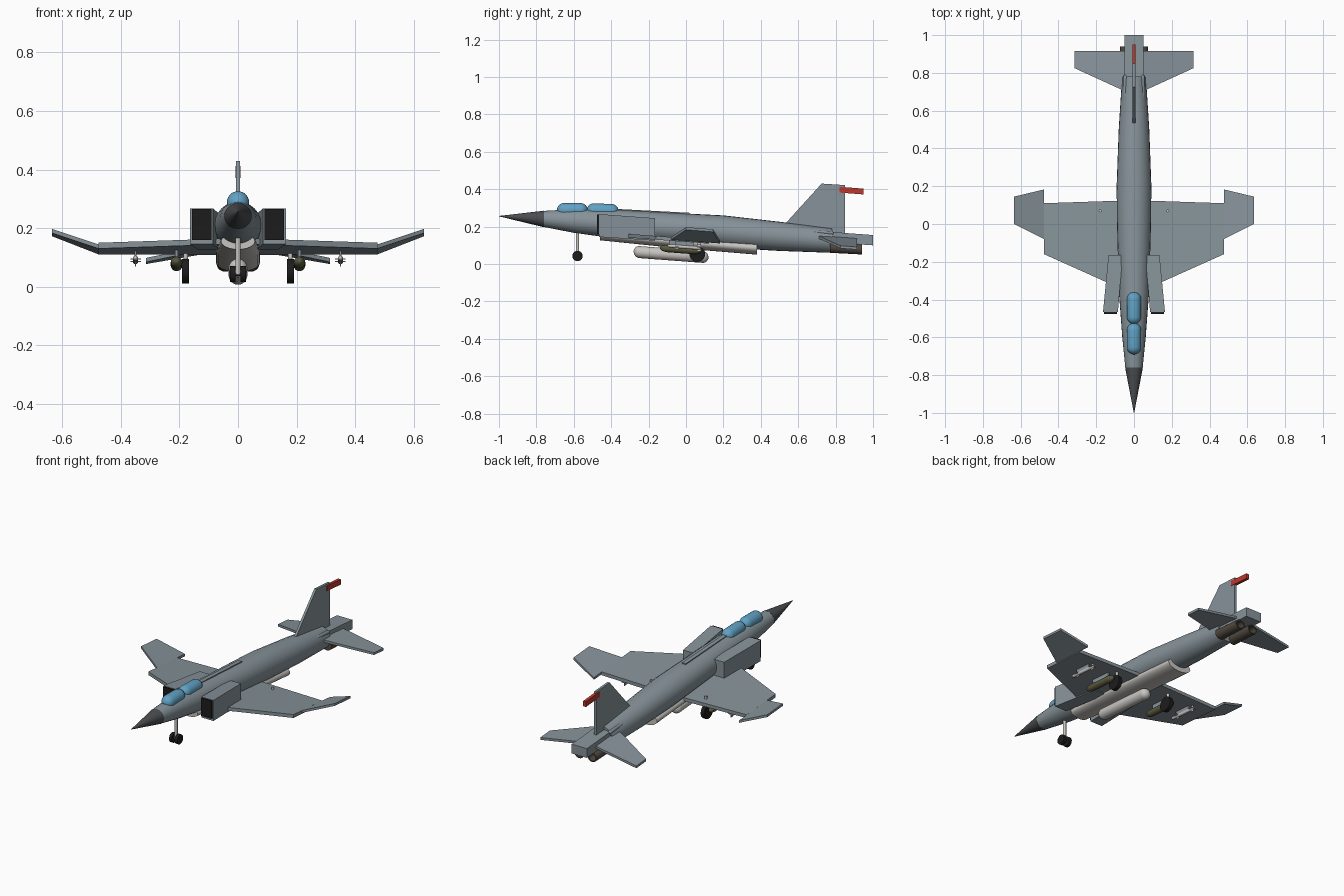
import bpy, bmesh
from math import sin, cos, pi, radians
from mathutils import Vector, Matrix

if "Cube" in bpy.data.objects:
    bpy.data.objects.remove(bpy.data.objects["Cube"])

SLOPE = -0.075  # the whole airframe sits slightly nose-up


def material(name, rgb):
    m = bpy.data.materials.new(name)
    m.diffuse_color = (*rgb, 1)
    m.use_nodes = True
    m.node_tree.nodes["Principled BSDF"].inputs["Base Color"].default_value = m.diffuse_color
    return m


PAINT = material("blue_grey", (0.24, 0.29, 0.32))
DARK = material("nose_grey", (0.07, 0.075, 0.08))
BLACK = material("black", (0.012, 0.012, 0.012))
WHITE = material("off_white", (0.58, 0.56, 0.53))
BLUE = material("canopy_blue", (0.12, 0.36, 0.55))
RED = material("red", (0.5, 0.04, 0.025))
OLIVE = material("olive", (0.10, 0.10, 0.05))
BROWN = material("burnt_metal", (0.08, 0.065, 0.05))


def finish(name, bm, mat, mirror=False, smooth=False):
    bmesh.ops.recalc_face_normals(bm, faces=bm.faces)
    me = bpy.data.meshes.new(name)
    bm.to_mesh(me)
    bm.free()
    me.materials.append(mat)
    ob = bpy.data.objects.new(name, me)
    bpy.context.collection.objects.link(ob)
    if smooth:
        bpy.ops.object.select_all(action='DESELECT')
        ob.select_set(True)
        bpy.context.view_layer.objects.active = ob
        bpy.ops.object.shade_smooth_by_angle(angle=radians(35))
    if mirror:
        ob.modifiers.new("mirror", 'MIRROR').use_mirror_merge = False
    return ob


def loft(name, rings, mat, mirror=False, smooth=False):
    """Skin equal-sized rings of points and cap both ends."""
    bm = bmesh.new()
    vs = [[bm.verts.new(p) for p in r] for r in rings]
    n = len(vs[0])
    for a, b in zip(vs, vs[1:]):
        for i in range(n):
            bm.faces.new((a[i], a[(i + 1) % n], b[(i + 1) % n], b[i]))
    bm.faces.new(vs[0])
    bm.faces.new(vs[-1])
    return finish(name, bm, mat, mirror, smooth)


def body(name, rows, mat, x=0, mirror=False, sides=24):
    """Elliptical sections along y: rows of (y, z, rx, rz)."""
    rings = [[(x + rx * cos(2 * pi * i / sides), y, z + rz * sin(2 * pi * i / sides))
              for i in range(sides)] for y, z, rx, rz in rows]
    return loft(name, rings, mat, mirror, True)


def capsule(name, y0, y1, z0, r, mat, x=0, mirror=False, nose=1.0, slope=SLOPE):
    """Rounded tube along y; z0 is the height at y0."""
    rows = []
    for k in range(7):
        a = max(k * pi / 12, 0.03)
        rows.append((y0 + nose * r * (1 - cos(a)), r * sin(a)))
    rows += [(y0 + y1 - y, q) for y, q in reversed(rows)]
    return body(name, [(y, z0 + slope * (y - y0), q, q) for y, q in rows], mat, x, mirror)


def plate(name, pts, offset, mat=PAINT, mirror=False):
    """Flat outline given thickness, centred on its plane."""
    o = Vector(offset) / 2
    return loft(name, [[Vector(p) - o for p in pts], [Vector(p) + o for p in pts]], mat, mirror)


def rect(y, x0, x1, z0, z1):
    return [(x0, y, z0), (x1, y, z0), (x1, y, z1), (x0, y, z1)]


def cylinder(name, loc, r, length, axis, mat, mirror=False, sides=24):
    bm = bmesh.new()
    rot = Matrix.Rotation(pi / 2, 4, 'Y') if axis == 'X' else Matrix()
    bmesh.ops.create_cone(bm, cap_ends=True, segments=sides, radius1=r, radius2=r,
                          depth=length, matrix=Matrix.Translation(loc) @ rot)
    return finish(name, bm, mat, mirror, True)


# fuselage, nose cone, tail boom and spine
body("fuselage", [(-.76, .241, .046, .043), (-.6, .23, .062, .063), (-.36, .212, .080, .078),
                  (0, .188, .090, .082), (.2, .174, .092, .086), (.5, .148, .081, .078),
                  (.78, .125, .063, .065)], PAINT)
body("nose_cone", [(-1, .256, .001, .001), (-.76, .241, .047, .044)], DARK)
loft("tail_boom", [rect(.70, -.05, .05, .12, .177), rect(1, -.05, .05, .10, .155)], PAINT)
loft("spine", [rect(-.42, -.012, .012, .25, .297), rect(.02, -.012, .012, .23, .274)], PAINT)
body("windscreen_base", [(-.73, .275, .003, .003), (-.66, .275, .022, .022)], DARK)

# canopies
capsule("front_canopy", -.69, -.525, .288, .038, BLUE, slope=0)
capsule("rear_canopy", -.53, -.36, .288, .037, BLUE, slope=-.03)

# belly fairing and centre tank
body("belly_fairing", [(-.46, .155, .058, .028), (-.1, .124, .076, .034),
                       (.38, .085, .076, .035)], WHITE)
capsule("centre_tank", -.28, .12, .066, .032, WHITE)


# wings
def wz(y):
    return .128 + SLOPE * y


plate("inner_wing", [(.03, -.36, wz(-.36)), (.476, -.16, wz(-.16)),
                     (.476, .11, wz(.11)), (.03, .125, wz(.125))], (0, 0, .02), mirror=True)
plate("outer_wing", [(.476, -.08, .137), (.635, 0, .19), (.635, .145, .179),
                     (.476, .183, .117)], (0, 0, .014), mirror=True)

# tailplanes and fin
plate("tailplane", [(.02, .69, .152), (.315, .825, .091), (.315, .915, .084),
                    (.02, .915, .135)], (0, 0, .014), mirror=True)
plate("fin", [(0, .53, .215), (0, .725, .43), (0, .85, .422), (0, .85, .14)], (.014, 0, 0))
plate("fin_tip_stripe", [(0, .82, .382), (0, .82, .413), (0, .95, .403), (0, .95, .372)],
      (.018, 0, 0), RED)
capsule("tail_fairing", .66, .79, .175, .010, PAINT, x=.046, mirror=True)

# air intakes, angled inwards towards the rear
loft("intake", [rect(-.465, .085, .164, .145, .267), rect(-.165, .06, .135, .125, .245)],
     PAINT, True)
loft("intake_mouth", [rect(-.476, .09, .158, .16, .266), rect(-.46, .09, .158, .16, .264)],
     BLACK, True)

# engine nozzles with dark openings
body("nozzle", [(.77, .09, .033, .03), (.94, .078, .030, .027), (.94, .078, .023, .020),
                (.88, .082, .022, .019)], BROWN, .043, True)

# landing gear
cylinder("nose_strut", (0, -.58, .115), .009, .145, 'Z', WHITE, sides=12)
cylinder("nose_axle", (0, -.58, .043), .006, .05, 'X', DARK, sides=12)
cylinder("nose_wheel", (.018, -.58, .043), .028, .018, 'X', BLACK, True)
cylinder("main_wheel", (.179, .06, .053), .042, .023, 'X', BLACK, True)
cylinder("main_strut", (.179, .07, .10), .008, .076 + .02, 'Z', WHITE, True, 12)

# bombs and missiles under the wings
capsule("bomb", -.14, .08, .086, .02, OLIVE, x=.21, mirror=True, nose=2.2)
plate("bomb_pylon", [(.21, -.09, .10), (.21, -.09, .13), (.21, .04, .12), (.21, .04, .09)],
      (.01, 0, 0), mirror=True)
capsule("missile", -.1, .08, .098, .009, WHITE, x=.35, mirror=True, nose=2)
plate("missile_pylon", [(.35, -.06, .095), (.35, -.06, .13), (.35, .04, .12), (.35, .04, .09)],
      (.008, 0, 0), mirror=True)
for label, y in (("front", -.06), ("rear", .06)):
    z = .098 + SLOPE * (y + .1)
    for kind, d in (("flat", (1, 0)), ("upright", (0, 1))):
        dx, dz = .018 * d[0], .018 * d[1]
        plate(f"missile_{label}_{kind}_fins",
              [(.35 - dx, y, z - dz), (.35 + dx, y, z + dz),
               (.35 + dx, y + .02, z + dz), (.35 - dx, y + .02, z - dz)],
              (.003 * d[1], 0, .003 * d[0]), WHITE, True)
